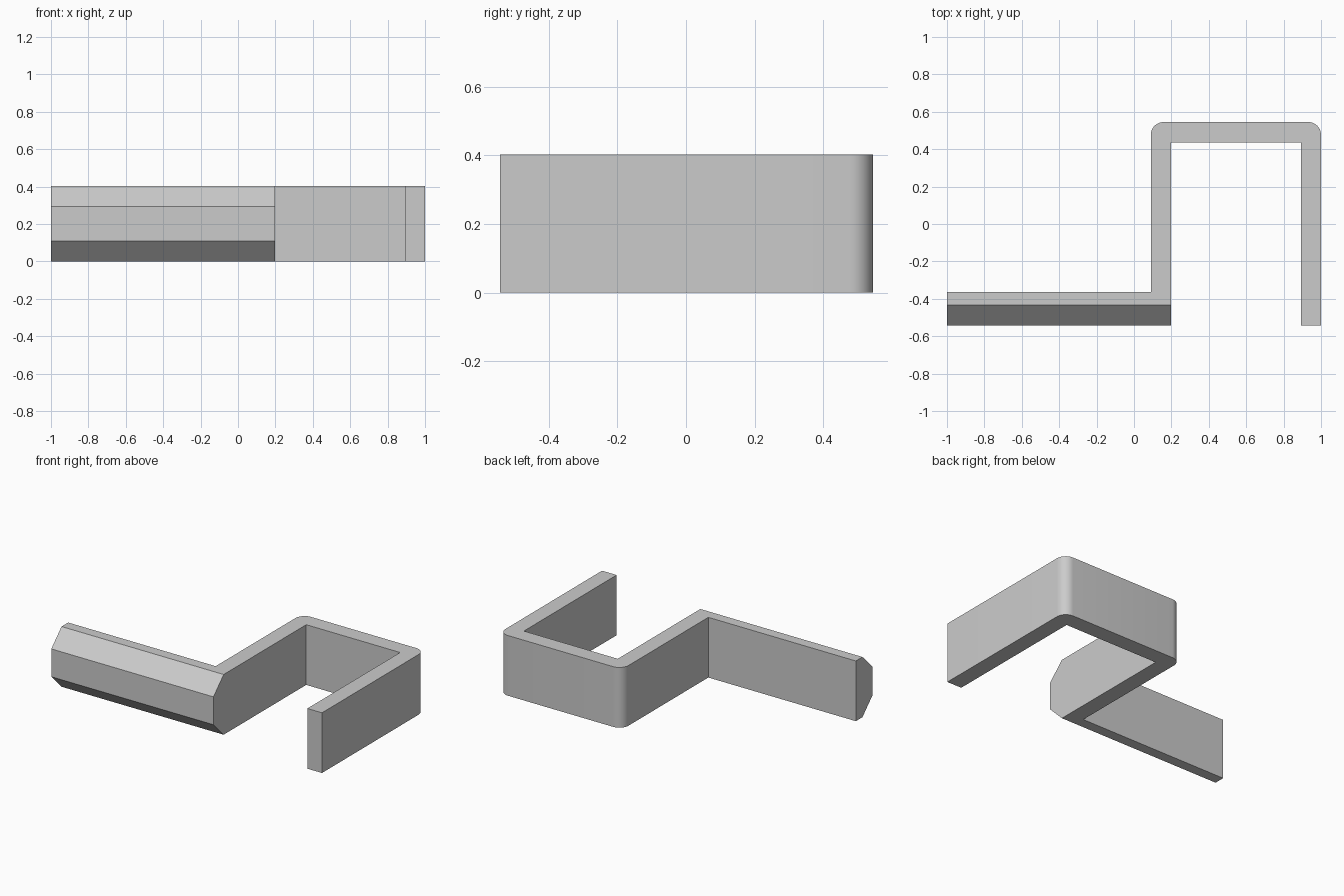
import bpy, bmesh, math

cube = bpy.data.objects.get("Cube")
if cube:
    bpy.data.objects.remove(cube, do_unlink=True)

HEIGHT, BACK, FRONT = 0.402, 0.545, -0.542
WALL = 0.108          # strip thickness
ROUND = 0.068         # outer bend radius
CHAMFER = 0.108       # cut on the front arm

grey = bpy.data.materials.new("plain grey")
grey.use_nodes = True
colour = (0.6, 0.6, 0.6, 1)
grey.diffuse_color = colour
grey.node_tree.nodes["Principled BSDF"].inputs["Base Color"].default_value = colour

# Outline of the bent strip, anticlockwise from the front arm
outline = [(-1, FRONT), (0.198, FRONT), (0.198, BACK - WALL), (1 - WALL, BACK - WALL),
           (1 - WALL, FRONT), (1, FRONT), (1, BACK), (0.198 - WALL, BACK),
           (0.198 - WALL, -0.364), (-1, -0.364)]

bm = bmesh.new()
base = bm.faces.new([bm.verts.new((x, y, 0)) for x, y in outline])
solid = bmesh.ops.extrude_face_region(bm, geom=[base])
for v in solid["geom"]:
    if isinstance(v, bmesh.types.BMVert):
        v.co.z = HEIGHT
bmesh.ops.recalc_face_normals(bm, faces=bm.faces)

# Rounded outer bends at the back
bends = [e for e in bm.edges
         if all(v.co.y > BACK - 0.01 for v in e.verts)
         and abs(e.verts[0].co.z - e.verts[1].co.z) > 0.1]
bmesh.ops.bevel(bm, geom=bends, offset=ROUND, segments=10, profile=0.5, affect='EDGES')

# Flat chamfers along the front arm, top and bottom
rims = [e for e in bm.edges
        if all(v.co.y < FRONT + 0.01 and v.co.x < 0.25 for v in e.verts)
        and abs(e.verts[0].co.x - e.verts[1].co.x) > 0.5]
bmesh.ops.bevel(bm, geom=rims, offset=CHAMFER, segments=1, affect='EDGES')
bmesh.ops.recalc_face_normals(bm, faces=bm.faces)

mesh = bpy.data.meshes.new("bent_bracket")
bm.to_mesh(mesh)
bm.free()
mesh.materials.append(grey)
bracket = bpy.data.objects.new("bent_bracket", mesh)
bpy.context.collection.objects.link(bracket)

# Smooth the bends and keep the other edges crisp
bpy.ops.object.select_all(action='DESELECT')
bracket.select_set(True)
bpy.context.view_layer.objects.active = bracket
bpy.ops.object.shade_smooth_by_angle(angle=math.radians(30))
